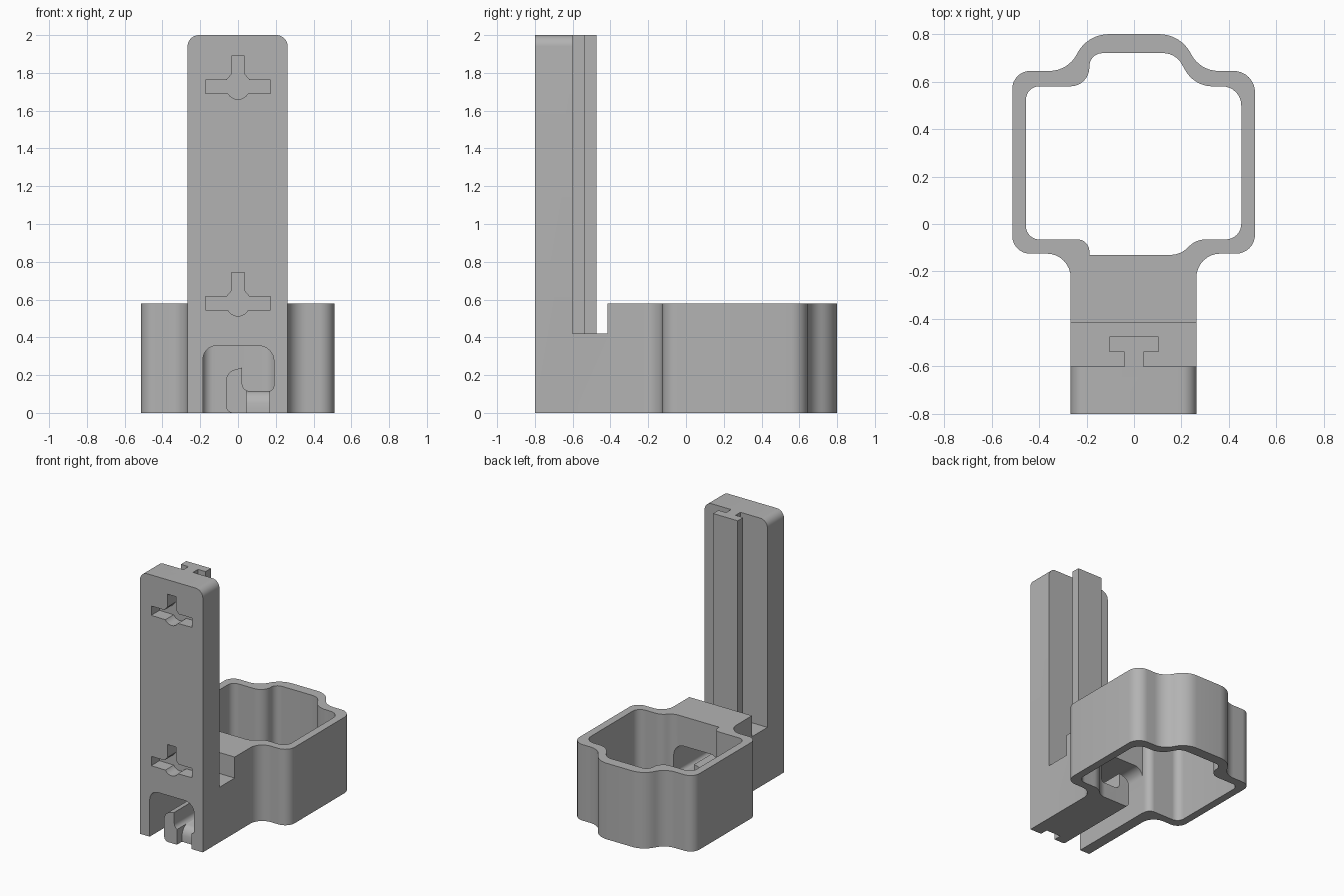
import bpy, bmesh, math
from mathutils import Vector

if "Cube" in bpy.data.objects:
    bpy.data.objects.remove(bpy.data.objects["Cube"])

grey = bpy.data.materials.new("plain grey")
grey.diffuse_color = (0.45, 0.45, 0.45, 1)
grey.use_nodes = True
grey.node_tree.nodes["Principled BSDF"].inputs["Base Color"].default_value = grey.diffuse_color


def rounded(corners, steps=8):
    """Turn (u, v, radius) corners into an outline with true arcs."""
    out = []
    n = len(corners)
    for i, (u, v, r) in enumerate(corners):
        p = Vector((u, v))
        if r == 0:
            out.append(p)
            continue
        a = (Vector(corners[i - 1][:2]) - p).normalized()
        b = (Vector(corners[(i + 1) % n][:2]) - p).normalized()
        half = a.angle(b) / 2
        t, w = r / math.tan(half), math.sin(half)
        for k in range(steps + 1):
            s = k / steps
            c0, c1, c2 = (1 - s) ** 2, 2 * s * (1 - s) * w, s * s
            out.append((c0 * (p + a * t) + c1 * p + c2 * (p + b * t)) / (c0 + c1 + c2))
    return out


def prism(name, corners, axis, lo, hi):
    """Extrude an outline along one axis from lo to hi."""
    place = {"x": lambda u, v, d: (d, u, v),
             "y": lambda u, v, d: (u, d, v),
             "z": lambda u, v, d: (u, v, d)}[axis]
    bm = bmesh.new()
    face = bm.faces.new([bm.verts.new(place(p.x, p.y, lo)) for p in rounded(corners)])
    ext = bmesh.ops.extrude_face_region(bm, geom=[face])
    bmesh.ops.translate(bm, vec=place(0, 0, hi - lo),
                        verts=[e for e in ext["geom"] if isinstance(e, bmesh.types.BMVert)])
    bmesh.ops.recalc_face_normals(bm, faces=bm.faces)
    mesh = bpy.data.meshes.new(name)
    bm.to_mesh(mesh)
    bm.free()
    mesh.materials.append(grey)
    obj = bpy.data.objects.new(name, mesh)
    bpy.context.collection.objects.link(obj)
    return obj


def combine(target, tool, operation):
    """Apply a boolean and discard the tool."""
    mod = target.modifiers.new("join", "BOOLEAN")
    mod.operation, mod.solver, mod.object = operation, "EXACT", tool
    bpy.context.view_layer.objects.active = target
    bpy.ops.object.modifier_apply(modifier=mod.name)
    bpy.data.objects.remove(tool)


def box(u0, u1, v0, v1):
    return [(u0, v0, 0), (u1, v0, 0), (u1, v1, 0), (u0, v1, 0)]


L, R = -0.267, 0.263   # side faces of post and base

# Holder ring together with its base block
body = prism("holder_bracket", [
    (L, -0.7, 0), (R, -0.7, 0), (R, -0.125, 0.10), (0.51, -0.125, 0.08),
    (0.51, 0.645, 0.09), (0.275, 0.645, 0.13), (0.20, 0.80, 0.15),
    (-0.20, 0.80, 0.15), (-0.275, 0.645, 0.13), (-0.513, 0.645, 0.075),
    (-0.513, -0.125, 0.075), (L, -0.125, 0.10)], "z", 0, 0.58)

# Gap between the post and the ring
combine(body, prism("gap", box(-0.6, -0.415, 0.42, 0.8), "x", -0.4, 0.4), "DIFFERENCE")

# Upright post with rounded top corners
combine(body, prism("post", [(L, 0, 0), (R, 0, 0), (R, 2, 0.06), (L, 2, 0.06)],
                    "y", -0.8, -0.6), "UNION")

# T-shaped rail up the back of the post
combine(body, prism("rail", [
    (-0.04, -0.63, 0), (0.04, -0.63, 0), (0.04, -0.54, 0), (0.104, -0.54, 0),
    (0.104, -0.475, 0), (-0.104, -0.475, 0), (-0.104, -0.54, 0), (-0.04, -0.54, 0)],
    "z", 0.40, 2), "UNION")

# Ring opening
combine(body, prism("opening", [
    (-0.188, -0.13, 0), (0.195, -0.13, 0.1), (0.262, -0.065, 0.1), (0.452, -0.065, 0.065),
    (0.452, 0.58, 0.08), (0.255, 0.58, 0.13), (0.175, 0.72, 0.09), (-0.188, 0.72, 0.055),
    (-0.188, 0.58, 0.08), (-0.455, 0.58, 0.055), (-0.455, -0.065, 0.055),
    (-0.188, -0.065, 0.05)], "z", -0.1, 0.7), "DIFFERENCE")

# Cable tunnel, leaving a hooked rib along its floor
combine(body, prism("tunnel", [
    (-0.185, -0.1, 0), (-0.185, 0.355, 0.07), (0.19, 0.355, 0.08), (0.19, 0.115, 0.03),
    (0.022, 0.115, 0.04), (0.022, 0.24, 0), (-0.063, 0.215, 0.06), (-0.063, 0, 0.035),
    (-0.02, 0, 0), (-0.02, -0.1, 0)], "y", -0.9, -0.1), "DIFFERENCE")

# Notch at the front of the tunnel floor, with a sloping lip
combine(body, prism("notch", [
    (-0.9, -0.1, 0), (-0.74, -0.1, 0), (-0.74, 0.05, 0), (-0.73, 0.08, 0),
    (-0.71, 0.105, 0), (-0.68, 0.118, 0), (-0.9, 0.118, 0)],
    "x", 0.045, 0.167), "DIFFERENCE")

# Two cross-shaped mounting slots in the front of the post
for z in (0.58, 1.727):
    arc = [(0.062 * math.cos(a), z - 0.003 + 0.064 * math.sin(a), 0)
           for a in (math.radians(212 + 11.6 * k) for k in range(11))]
    slot = [(-0.172, z - 0.035, 0)] + arc + [
        (0.172, z - 0.035, 0), (0.172, z + 0.036, 0), (0.06, z + 0.036, 0),
        (0.035, z + 0.065, 0), (0.035, z + 0.163, 0), (-0.035, z + 0.163, 0),
        (-0.035, z + 0.065, 0), (-0.06, z + 0.036, 0), (-0.172, z + 0.036, 0)]
    combine(body, prism("slot", slot, "y", -0.9, -0.7), "DIFFERENCE")

# Smooth curves, sharp edges
bpy.ops.object.select_all(action="DESELECT")
body.select_set(True)
bpy.context.view_layer.objects.active = body
bpy.ops.object.shade_smooth_by_angle(angle=math.radians(30))
